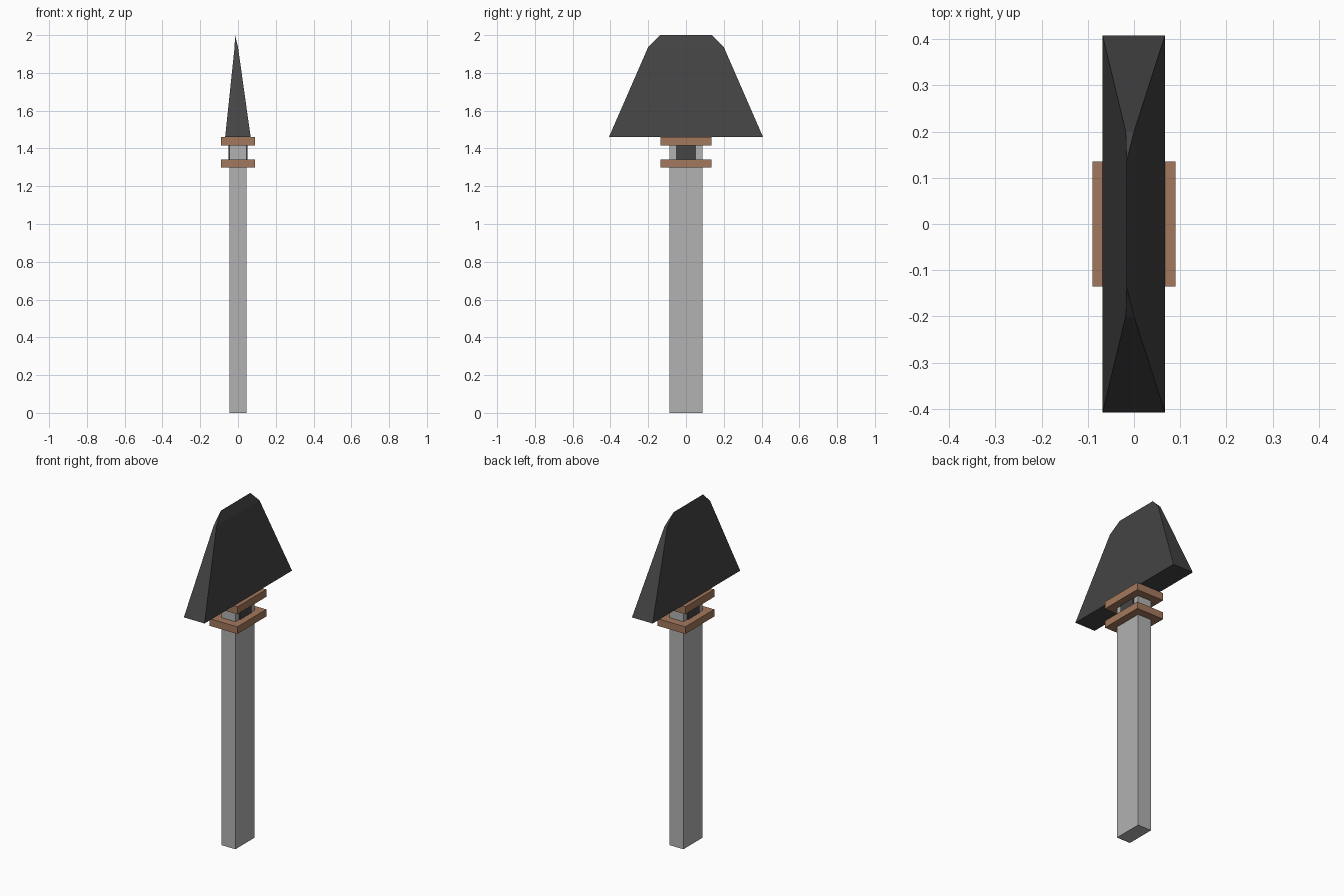
import bpy, bmesh

if "Cube" in bpy.data.objects:
    bpy.data.objects.remove(bpy.data.objects["Cube"])


def material(name, rgb):
    m = bpy.data.materials.new(name)
    m.diffuse_color = (*rgb, 1)
    m.use_nodes = True
    m.node_tree.nodes["Principled BSDF"].inputs["Base Color"].default_value = m.diffuse_color
    return m


grey = material("pale grey", (0.445, 0.445, 0.445))
dark = material("charcoal", (0.058, 0.058, 0.058))
brown = material("copper brown", (0.366, 0.188, 0.107))


def finish(name, bm, mat):
    bmesh.ops.recalc_face_normals(bm, faces=bm.faces)
    mesh = bpy.data.meshes.new(name)
    bm.to_mesh(mesh)
    bm.free()
    mesh.materials.append(mat)
    bpy.context.collection.objects.link(bpy.data.objects.new(name, mesh))


def box(name, half_x, half_y, z0, z1, mat):
    bm = bmesh.new()
    bmesh.ops.create_cube(bm, size=1)
    for v in bm.verts:
        v.co = (v.co.x * 2 * half_x, v.co.y * 2 * half_y, z0 + (v.co.z + 0.5) * (z1 - z0))
    finish(name, bm, mat)


# Handle, neck and collars
box("shaft", 0.045, 0.088, 0.0, 1.30, grey)
box("lower_collar", 0.09, 0.135, 1.30, 1.342, brown)
box("neck", 0.045, 0.088, 1.342, 1.416, grey)
box("neck_inlay", 0.05, 0.053, 1.342, 1.416, dark)
box("upper_collar", 0.09, 0.135, 1.416, 1.46, brown)

# Blade: wide base, narrow shoulder, then a single off-centre ridge
bm = bmesh.new()


def ring(x0, x1, y, z):
    return [bm.verts.new(p) for p in ((x0, -y, z), (x1, -y, z), (x1, y, z), (x0, y, z))]


base = ring(-0.068, 0.067, 0.408, 1.46)
shoulder = ring(-0.018, 0.0, 0.20, 1.937)
r0, r1 = [bm.verts.new((-0.016, y, 2.0)) for y in (-0.137, 0.137)]
ridge = [r0, r0, r1, r1]
bm.faces.new(base)
for i in range(4):
    j = (i + 1) % 4
    bm.faces.new((base[i], base[j], shoulder[j], shoulder[i]))
    top = [ridge[j], ridge[i]] if ridge[i] != ridge[j] else [ridge[i]]
    bm.faces.new([shoulder[i], shoulder[j]] + top)
finish("blade", bm, dark)
